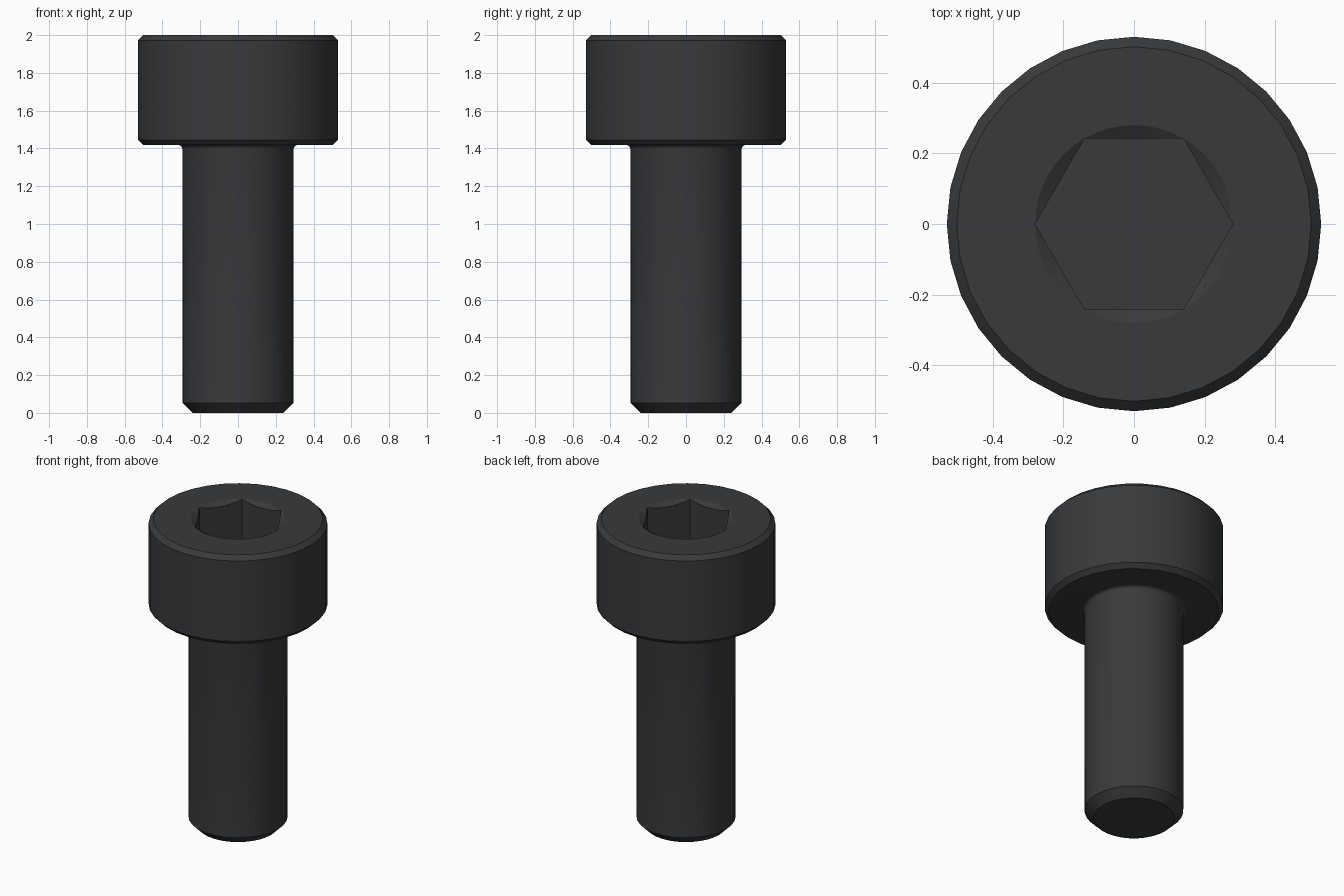
import bpy, bmesh
from math import sin, cos, tan, pi, radians

if "Cube" in bpy.data.objects:
    bpy.data.objects.remove(bpy.data.objects["Cube"])

SIDES, RIM_SIDES = 32, 48
TOP, HEX_R, SOCKET_DEPTH = 2.0, 0.28, 0.29
APOTHEM = HEX_R * cos(pi / 6)

bm = bmesh.new()


def ring(n, point):
    """Closed loop of n vertices; point(angle) gives radius and height."""
    verts = []
    for i in range(n):
        a = 2 * pi * i / n
        r, z = point(a)
        verts.append(bm.verts.new((r * cos(a), r * sin(a), z)))
    return verts


def skin(lower, upper):
    n = len(lower)
    for i in range(n):
        j = (i + 1) % n
        bm.faces.new((lower[i], lower[j], upper[j], upper[i]))


def loop_edges(verts):
    out = []
    for a, b in zip(verts, verts[1:] + verts[:1]):
        out.append(bm.edges.get((a, b)) or bm.edges.new((a, b)))
    return out


# Lathe profile: chamfered tip, shank, fillet under the head, chamfered head
fillet = [(0.315 - 0.02 * cos(t), 1.398 + 0.02 * sin(t))
          for t in (i * pi / 8 for i in range(5))]
profile = [(0.24, 0), (0.293, 0.053)] + fillet + [
    (0.502, 1.418), (0.53, 1.446), (0.53, 1.972), (0.502, TOP)]
rings = [ring(SIDES, lambda a, p=p: p) for p in profile]
for lo, hi in zip(rings, rings[1:]):
    skin(lo, hi)
bm.faces.new(rings[0][::-1])


# Hex socket: conical countersink meeting six flat walls
def hex_radius(a):
    return APOTHEM / cos(a % (pi / 3) - pi / 6)


rim = ring(RIM_SIDES, lambda a: (HEX_R, TOP))
lip = ring(RIM_SIDES, lambda a: (
    hex_radius(a), TOP - (HEX_R - hex_radius(a)) * tan(radians(30))))
base = ring(RIM_SIDES, lambda a: (hex_radius(a), TOP - SOCKET_DEPTH))
skin(rim, lip)
skin(lip, base)
bm.faces.new(base)

# Flat top of the head around the socket
bmesh.ops.bridge_loops(bm, edges=loop_edges(rings[-1]) + loop_edges(rim))

bmesh.ops.remove_doubles(bm, verts=bm.verts[:], dist=1e-5)
bmesh.ops.recalc_face_normals(bm, faces=bm.faces[:])

mesh = bpy.data.meshes.new("socket_cap_screw")
bm.to_mesh(mesh)
bm.free()
screw = bpy.data.objects.new("socket_cap_screw", mesh)
bpy.context.collection.objects.link(screw)

# Black oxide finish
steel = bpy.data.materials.new("black_steel")
steel.diffuse_color = (0.04, 0.042, 0.045, 1)
steel.use_nodes = True
steel.node_tree.nodes["Principled BSDF"].inputs["Base Color"].default_value = steel.diffuse_color
mesh.materials.append(steel)

# Smooth round surfaces with crisp chamfers
bpy.context.view_layer.objects.active = screw
screw.select_set(True)
bpy.ops.object.shade_smooth_by_angle(angle=radians(25))
